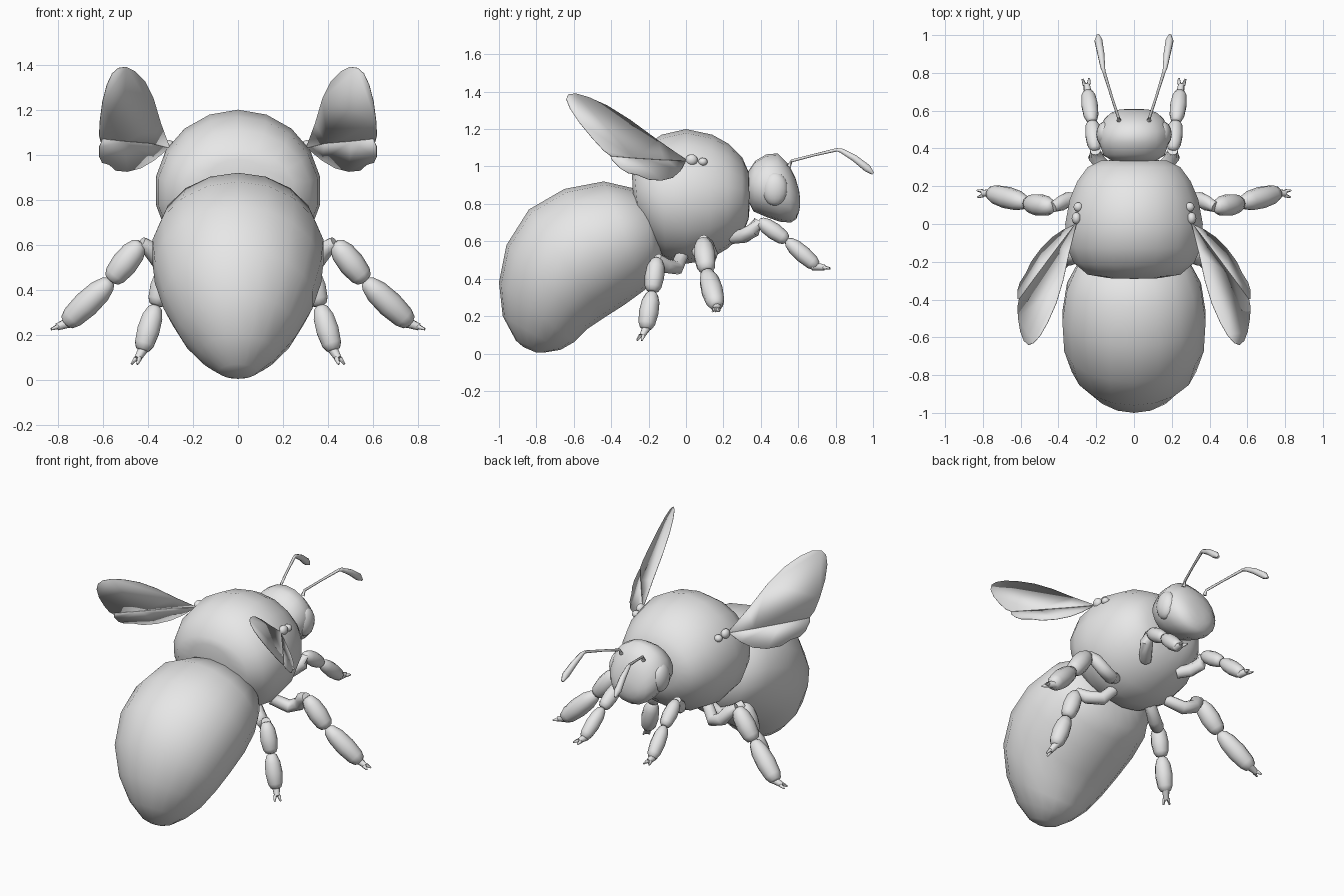
import bpy, bmesh
from math import sin, cos, pi, radians
from mathutils import Vector

if "Cube" in bpy.data.objects:
    bpy.data.objects.remove(bpy.data.objects["Cube"])

grey = bpy.data.materials.new("light_grey")
grey.use_nodes = True
grey.diffuse_color = (0.8, 0.8, 0.8, 1)
grey.node_tree.nodes["Principled BSDF"].inputs["Base Color"].default_value = (0.8, 0.8, 0.8, 1)


def finish(name, bm, mirror):
    bmesh.ops.recalc_face_normals(bm, faces=bm.faces)
    me = bpy.data.meshes.new(name)
    bm.to_mesh(me)
    bm.free()
    me.materials.append(grey)
    ob = bpy.data.objects.new(name, me)
    bpy.context.collection.objects.link(ob)
    bpy.ops.object.select_all(action='DESELECT')
    ob.select_set(True)
    bpy.context.view_layer.objects.active = ob
    bpy.ops.object.shade_smooth_by_angle(angle=radians(60))
    if mirror:
        ob.modifiers.new("Mirror", 'MIRROR')
    return ob


def skin(bm, rings):
    """Join successive rings of points and cap both ends."""
    loops = [[bm.verts.new(p) for p in ring] for ring in rings]
    n = len(loops[0])
    for a, b in zip(loops, loops[1:]):
        for i in range(n):
            bm.faces.new((a[i], a[(i + 1) % n], b[(i + 1) % n], b[i]))
    bm.faces.new(loops[0])
    bm.faces.new(loops[-1])


def body(name, sections, sides=18):
    """Loft through ellipses given as top y, z, bottom y, z, half width."""
    rings = []
    for ty, tz, by, bz, w in sections:
        top, bot = Vector((0, ty, tz)), Vector((0, by, bz))
        mid, half = (top + bot) / 2, (top - bot) / 2
        rings.append([mid + half * cos(2 * pi * i / sides) + Vector((w * sin(2 * pi * i / sides), 0, 0))
                      for i in range(sides)])
    bm = bmesh.new()
    skin(bm, rings)
    return finish(name, bm, False)


def tube(bm, path, radii, sides=10):
    pts = [Vector(p) for p in path]
    rings = []
    for i, p in enumerate(pts):
        d = (pts[min(i + 1, len(pts) - 1)] - pts[max(i - 1, 0)]).normalized()
        u = d.cross(Vector((0.3, 0.2, 1)) if abs(d.z) < 0.8 else Vector((1, 0, 0.2))).normalized()
        v = d.cross(u)
        rings.append([p + radii[i] * (u * cos(2 * pi * k / sides) + v * sin(2 * pi * k / sides))
                      for k in range(sides)])
    skin(bm, rings)


def segment(bm, a, b, r):
    """Limb segment: a rounded, slightly swollen sausage."""
    a, b = Vector(a), Vector(b)
    stops = (0, 0.06, 0.25, 0.55, 0.85, 0.97, 1)
    swell = (0.35, 0.65, 0.95, 1.05, 0.9, 0.65, 0.35)
    tube(bm, [a.lerp(b, t) for t in stops], [r * s for s in swell])


def ellipsoid(bm, centre, radii):
    new = bmesh.ops.create_uvsphere(bm, u_segments=16, v_segments=10, radius=1)["verts"]
    for v in new:
        v.co = Vector([c + q * r for c, q, r in zip(centre, v.co, radii)])


# Abdomen, thorax and head
body("abdomen", [
    (-.16, .76, -.12, .52, .16), (-.22, .87, -.16, .40, .29), (-.44, .92, -.22, .34, .36),
    (-.65, .88, -.33, .26, .385), (-.84, .77, -.44, .19, .375), (-.96, .58, -.53, .13, .335),
    (-1, .38, -.60, .06, .26), (-.98, .2, -.67, .02, .17), (-.91, .07, -.76, .005, .085),
    (-.87, .035, -.80, .005, .035)])
body("thorax", [
    (-.29, .98, -.28, .78, .14), (-.28, 1.02, -.25, .68, .25), (-.22, 1.11, -.18, .56, .325),
    (-.13, 1.17, -.11, .50, .36), (0, 1.20, 0, .48, .37), (.14, 1.17, .12, .50, .345),
    (.23, 1.12, .22, .56, .305), (.30, 1.05, .30, .63, .25), (.335, .97, .335, .72, .18),
    (.34, .9, .34, .78, .09)])
body("head", [
    (.33, .97, .33, .82, .11), (.37, 1.03, .36, .76, .165), (.43, 1.065, .43, .73, .185),
    (.49, 1.07, .50, .705, .185), (.55, 1.01, .56, .70, .16), (.585, .94, .59, .72, .125),
    (.605, .87, .605, .76, .08), (.61, .83, .61, .79, .03)])

# Eyes
bm = bmesh.new()
ellipsoid(bm, (.15, .475, .88), (.05, .07, .09))
finish("eyes", bm, True)

# Antennae: thin stalk with a bent club
bm = bmesh.new()
tube(bm, [(.08, .55, 1), (.083, .565, 1.03), (.12, .68, 1.06), (.16, .81, 1.09)],
     [.012, .008, .007, .009], 8)
tube(bm, [(.158, .8, 1.09), (.165, .83, 1.085), (.175, .9, 1.045), (.188, .97, .99), (.19, 1, .962)],
     [.007, .013, .019, .022, .008], 8)
finish("antennae", bm, True)


# Legs: coxa hook, femur, tibia and clawed foot
def legs(name, coxa, hip, knee, ankle, toe, r):
    bm = bmesh.new()
    path = [Vector(p) for p in coxa] + [Vector(hip)]
    tube(bm, path, [.035] + [.04] * (len(path) - 2) + [.028])
    segment(bm, hip, knee, r)
    segment(bm, knee, ankle, r)
    ankle, toe = Vector(ankle), Vector(toe)
    d = toe - ankle
    side = d.cross(Vector((0, 0, 1))).normalized() * .018
    mid = ankle.lerp(toe, .6)
    tube(bm, [ankle - d * .3, ankle, mid], [.026, .022, .016], 8)
    for s in (-1, 1):
        tube(bm, [mid - d * .1, mid + side * s * .7, toe + side * s], [.012, .011, .005], 6)
    finish(name, bm, True)


legs("front_legs", [(.12, .25, .62), (.17, .31, .63), (.205, .36, .66)],
     (.205, .39, .71), (.222, .54, .605), (.245, .70, .465), (.255, .77, .455), .043)
legs("middle_legs", [(.2, .06, .55), (.28, .12, .5), (.35, .13, .53), (.385, .11, .58)],
     (.43, .09, .61), (.565, .11, .44), (.765, .165, .25), (.83, .16, .225), .056)
legs("rear_legs", [(.14, -.02, .53), (.2, -.05, .46), (.27, -.11, .47)],
     (.31, -.155, .51), (.365, -.18, .33), (.425, -.215, .13), (.46, -.25, .07), .05)


# Wings: flat sheets lying in one tilted plane through the root
def wing(name, outline, lift):
    bm = bmesh.new()
    bm.faces.new([bm.verts.new((.31 + lift - .795 * y - .787 * (z - 1.03), y, z)) for y, z in outline])
    ob = finish(name, bm, False)
    mod = ob.modifiers.new("Thickness", 'SOLIDIFY')
    mod.thickness = .003
    mod.offset = 0
    ob.modifiers.new("Mirror", 'MIRROR')


wing("forewings", [
    (.01, 1.03), (-.15, 1.14), (-.3, 1.25), (-.42, 1.325), (-.52, 1.37), (-.59, 1.39), (-.63, 1.385),
    (-.64, 1.36), (-.62, 1.31), (-.57, 1.235), (-.5, 1.15), (-.44, 1.085), (-.4, 1.055),
    (-.28, 1.045), (-.12, 1.035)], 0)
wing("hindwings", [
    (0, 1.03), (-.12, 1.05), (-.28, 1.06), (-.41, 1.07), (-.395, 1.035), (-.35, .99), (-.31, .965),
    (-.26, .955), (-.2, .93), (-.13, .925), (-.07, .94), (-.03, .975)], -.004)

# Wing joints
bm = bmesh.new()
ellipsoid(bm, (.305, .03, 1.035), (.025, .032, .03))
ellipsoid(bm, (.295, .09, 1.025), (.025, .025, .022))
finish("wing_joints", bm, True)
